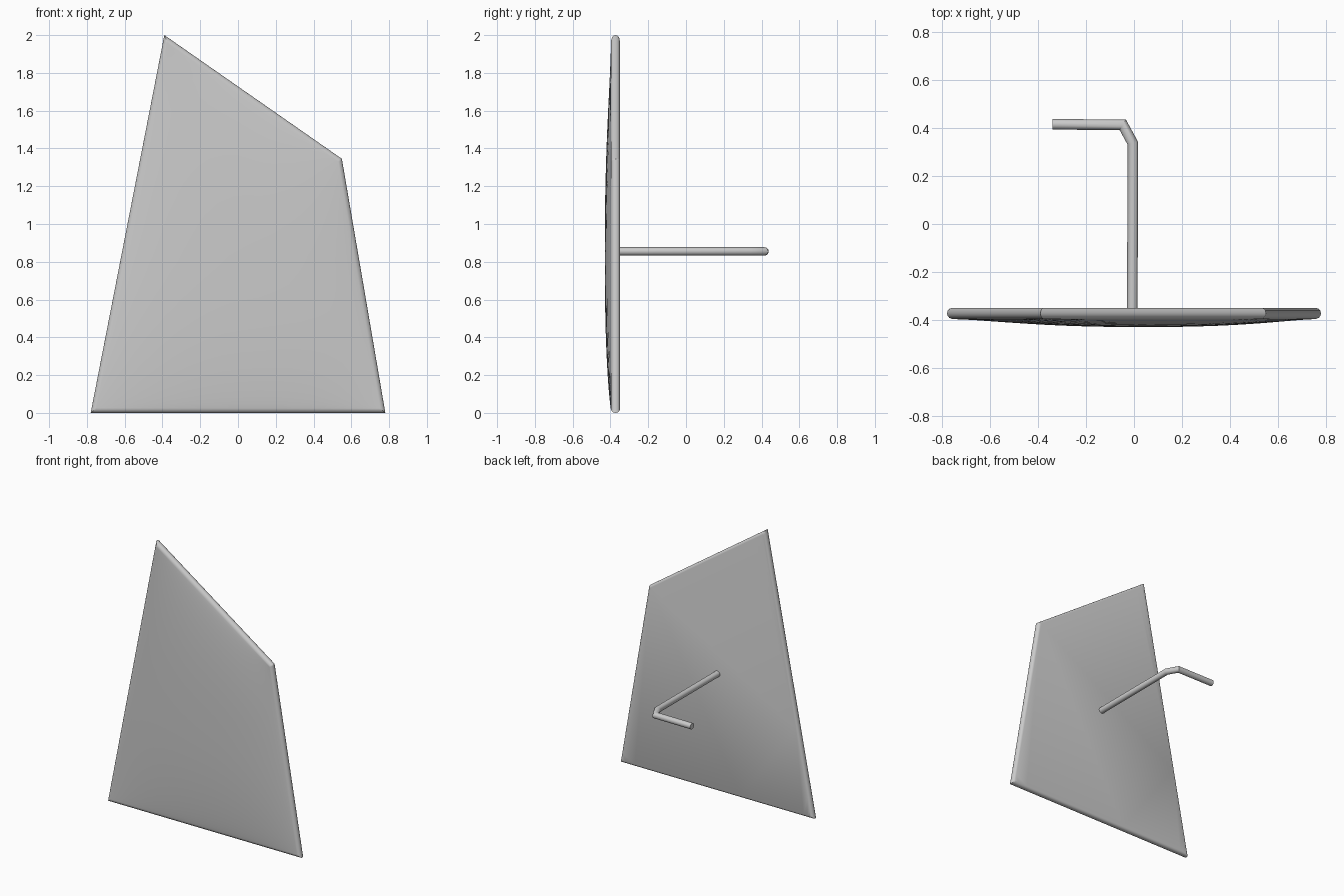
import bpy, bmesh, math
from mathutils import Vector

if "Cube" in bpy.data.objects:
    bpy.data.objects.remove(bpy.data.objects["Cube"])

N = 24
OUTLINE = [Vector(p) for p in ((-0.78, 0), (0.78, 0), (0.55, 1.345), (-0.39, 2.0))]


def inset(d):
    """Outline corners moved inward by d from every edge."""
    out = []
    for i, p in enumerate(OUTLINE):
        a = (p - OUTLINE[i - 1]).normalized()
        b = (OUTLINE[(i + 1) % 4] - p).normalized()
        na, nb = Vector((-a.y, a.x)), Vector((-b.y, b.x))
        out.append(p + (na + nb) * d / (1 + na.dot(nb)))
    return out


def at(c, u, v):
    return c[0].lerp(c[1], u).lerp(c[3].lerp(c[2], u), v)


def bridge(bm, a, b):
    n = len(a)
    for i in range(n):
        j = (i + 1) % n
        bm.faces.new((a[i], a[j], b[j], b[i]))


def finish(bm, name, angle):
    bmesh.ops.recalc_face_normals(bm, faces=bm.faces)
    me = bpy.data.meshes.new(name)
    bm.to_mesh(me)
    bm.free()
    ob = bpy.data.objects.new(name, me)
    bpy.context.collection.objects.link(ob)
    bpy.ops.object.select_all(action='DESELECT')
    ob.select_set(True)
    bpy.context.view_layer.objects.active = ob
    bpy.ops.object.shade_smooth_by_angle(angle=math.radians(angle))


# Panel: gently domed front face
bm = bmesh.new()
c = inset(0.018)
dome = lambda t: 1 - abs(2 * t - 1) ** 2.4
grid = {}
for i in range(N + 1):
    for j in range(N + 1):
        # samples gather near the border, where the dome is steepest
        u, v = ((1 - math.cos(math.pi * k / N)) / 2 for k in (i, j))
        p = at(c, u, v)
        grid[i, j] = bm.verts.new((p.x, -0.397 - 0.033 * (dome(u) * dome(v)) ** 0.8, p.y))
for i in range(N):
    for j in range(N):
        bm.faces.new([grid[k] for k in ((i, j), (i + 1, j), (i + 1, j + 1), (i, j + 1))])

# Panel: rounded rim and flat back
border = ([(i, 0) for i in range(N)] + [(N, j) for j in range(N)] +
          [(i, N) for i in range(N, 0, -1)] + [(0, j) for j in range(N, 0, -1)])
ring = [grid[k] for k in border]
for d, y in ((0.007, -0.391), (0.001, -0.382), (0, -0.373), (0.002, -0.362),
             (0.008, -0.354), (0.018, -0.35)):
    c = inset(d)
    nxt = []
    for i, j in border:
        u, v = ((1 - math.cos(math.pi * k / N)) / 2 for k in (i, j))
        p = at(c, u, v)
        nxt.append(bm.verts.new((p.x, y, p.y)))
    bridge(bm, ring, nxt)
    ring = nxt
bm.faces.new(ring)
finish(bm, "panel", 40)

# Bent support arm: round tube with mitred bends
R, Z, SIDES = 0.022, 0.855, 16
path = [Vector(p) for p in ((-0.007, -0.37), (-0.005, 0.337), (-0.047, 0.414), (-0.34, 0.416))]
bm = bmesh.new()
rings = []
for i, p in enumerate(path):
    a = (path[i] - path[i - 1]).normalized() if i else (path[1] - p).normalized()
    b = (path[i + 1] - p).normalized() if i < len(path) - 1 else a
    na, nb = Vector((-a.y, a.x)), Vector((-b.y, b.x))
    side = (na + nb) / (1 + na.dot(nb)) * R
    ring = []
    for k in range(SIDES):
        t = 2 * math.pi * k / SIDES
        q = p + side * math.cos(t)
        ring.append(bm.verts.new((q.x, q.y, Z + R * math.sin(t))))
    if rings:
        bridge(bm, rings[-1], ring)
    rings.append(ring)
bm.faces.new(rings[0])
bm.faces.new(rings[-1])
finish(bm, "support_arm", 30)
